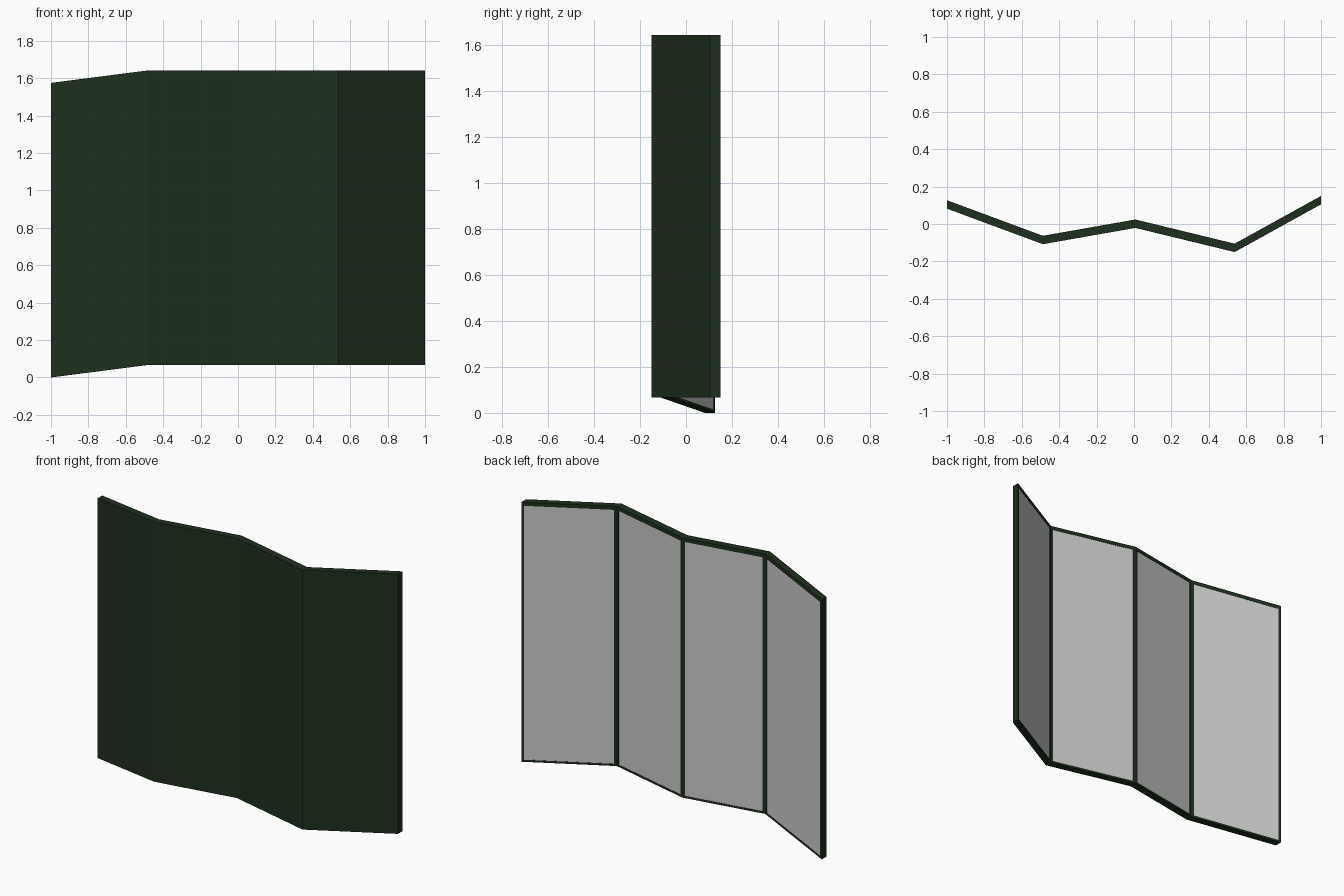
import bpy

if "Cube" in bpy.data.objects:
    bpy.data.objects.remove(bpy.data.objects["Cube"])

# Fold line of the screen in plan: x, front y, height lift of the foot
FOLDS = [(-1.0, 0.082, 0.0), (-0.487, -0.108, 0.066), (0.007, -0.021, 0.066),
         (0.538, -0.15, 0.066), (1.0, 0.105, 0.066)]
HEIGHT = 1.575
DEPTH = 0.045
STILE = 0.015
TOP_RAIL = 0.022
BOTTOM_RAIL = 0.012
BACK_RECESS = 0.002

green = bpy.data.materials.new("dark_green")
green.diffuse_color = (0.013, 0.029, 0.013, 1)
green.use_nodes = True
green.node_tree.nodes["Principled BSDF"].inputs["Base Color"].default_value = green.diffuse_color


def slab(name, a, b, t, d, z, mat=None):
    """Box between folds a and b: t along the panel, d in depth, z in height."""
    def point(tt, dd, zz):
        x, y, lift = (p + (q - p) * tt for p, q in zip(a, b))
        return (x, y + dd, lift + zz)
    verts = [point(tt, dd, zz) for zz in z for dd in d for tt in t]
    faces = [(0, 2, 3, 1), (4, 5, 7, 6), (0, 1, 5, 4),
             (2, 6, 7, 3), (0, 4, 6, 2), (1, 3, 7, 5)]
    mesh = bpy.data.meshes.new(name)
    mesh.from_pydata(verts, [], faces)
    if mat:
        mesh.materials.append(mat)
    ob = bpy.data.objects.new(name, mesh)
    bpy.context.collection.objects.link(ob)
    return ob


for i, (a, b) in enumerate(zip(FOLDS, FOLDS[1:]), 1):
    length = ((b[0] - a[0]) ** 2 + (b[1] - a[1]) ** 2) ** 0.5
    s = STILE / length
    full = (0, DEPTH)
    low, high = BOTTOM_RAIL, HEIGHT - TOP_RAIL

    # Frame: rails run the full width, stiles stand between them
    slab(f"top_rail_{i}", a, b, (0, 1), full, (high, HEIGHT), green)
    slab(f"bottom_rail_{i}", a, b, (0, 1), full, (0, low), green)
    slab(f"left_stile_{i}", a, b, (0, s), full, (low, high), green)
    slab(f"right_stile_{i}", a, b, (1 - s, 1), full, (low, high), green)

    # Green front panel and grey back panel
    slab(f"front_panel_{i}", a, b, (s, 1 - s), (0, DEPTH / 2), (low, high), green)
    slab(f"back_panel_{i}", a, b, (s, 1 - s),
         (DEPTH / 2, DEPTH - BACK_RECESS), (low, high))
